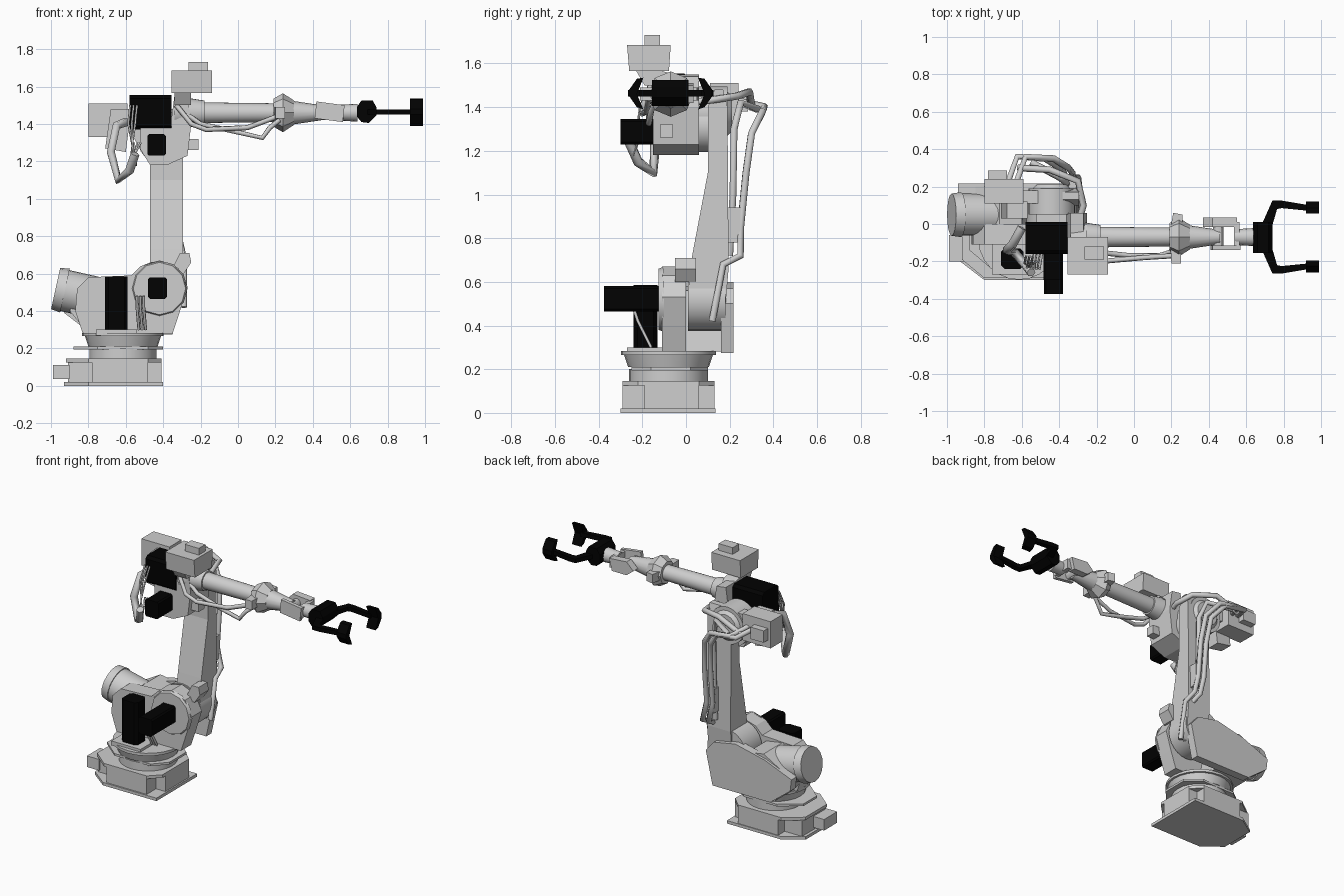
import bpy, bmesh
from mathutils import Vector

cube = bpy.data.objects.get("Cube")
if cube:
    bpy.data.objects.remove(cube, do_unlink=True)


def material(name, rgb):
    mat = bpy.data.materials.new(name)
    mat.use_nodes = True
    mat.diffuse_color = (*rgb, 1)
    mat.node_tree.nodes["Principled BSDF"].inputs["Base Color"].default_value = (*rgb, 1)
    return mat


GREY = material("light grey", (.62, .62, .62))
BLACK = material("black", (.0005, .0005, .0005))


def finish(name, bm, mat, smooth=False):
    bmesh.ops.recalc_face_normals(bm, faces=bm.faces)
    mesh = bpy.data.meshes.new(name)
    bm.to_mesh(mesh)
    bm.free()
    obj = bpy.data.objects.new(name, mesh)
    bpy.context.collection.objects.link(obj)
    mesh.materials.append(mat)
    if smooth:
        select_only(obj)
        bpy.ops.object.shade_smooth_by_angle()
    return obj


def select_only(obj):
    bpy.ops.object.select_all(action="DESELECT")
    obj.select_set(True)
    bpy.context.view_layer.objects.active = obj


def prism(name, axis, outline, low, high, mat=GREY):
    """Extrude a flat outline along one axis."""
    place = {"x": lambda a, b, c: (c, a, b),
             "y": lambda a, b, c: (a, c, b),
             "z": lambda a, b, c: (a, b, c)}[axis]
    bm = bmesh.new()
    face = bm.faces.new([bm.verts.new(place(a, b, low)) for a, b in outline])
    out = bmesh.ops.extrude_face_region(bm, geom=[face])
    shift = Vector(place(0, 0, high - low))
    bmesh.ops.translate(bm, vec=shift, verts=[v for v in out["geom"] if isinstance(v, bmesh.types.BMVert)])
    return finish(name, bm, mat)


def box(name, xs, ys, zs):
    (a, b), (c, d) = xs, ys
    return prism(name, "z", [(a, c), (b, c), (b, d), (a, d)], *zs)


def motor(name, axis, across, up, low, high, cut=.018):
    """Black motor: a block with its long edges cut off."""
    (a, b), (c, d) = across, up
    outline = [(a + cut, c), (b - cut, c), (b, c + cut), (b, d - cut), (b - cut, d), (a + cut, d), (a, d - cut), (a, c + cut)]
    return prism(name, axis, outline, low, high, BLACK)


def drum(name, start, end, r_start, r_end=None, sides=24):
    """Cylinder or cone between two points."""
    start, end = Vector(start), Vector(end)
    run = end - start
    bm = bmesh.new()
    bmesh.ops.create_cone(bm, cap_ends=True, segments=sides, radius1=r_start,
                          radius2=r_start if r_end is None else r_end, depth=run.length)
    bmesh.ops.rotate(bm, matrix=Vector((0, 0, 1)).rotation_difference(run).to_matrix(), verts=bm.verts)
    bmesh.ops.translate(bm, vec=(start + end) / 2, verts=bm.verts)
    return finish(name, bm, GREY, smooth=sides > 10)


def cable(name, points, radius):
    curve = bpy.data.curves.new(name, "CURVE")
    curve.dimensions = "3D"
    curve.bevel_depth, curve.bevel_resolution = radius, 1
    curve.use_fill_caps = True
    line = curve.splines.new("POLY")
    line.points.add(len(points) - 1)
    for knot, place in zip(line.points, points):
        knot.co = (*place, 1)
    obj = bpy.data.objects.new(name, curve)
    bpy.context.collection.objects.link(obj)
    curve.materials.append(GREY)
    select_only(obj)
    bpy.ops.object.convert(target="MESH")


# Base: two plates with a core notched at the corners
footprint = [(-.93, -.2), (-.8, -.3), (-.4, -.3), (-.4, .135), (-.8, .135), (-.93, .05)]
prism("base_bottom_plate", "z", footprint, 0, .02)
prism("base_top_plate", "z", [(-.92, -.19), (-.8, -.29), (-.48, -.29), (-.41, -.22), (-.41, .06), (-.48, .13), (-.8, .13),
                              (-.92, .04)], .125, .145)
box("base_core_long", (-.91, -.41), (-.19, .06), (.02, .125))
box("base_core_wide", (-.78, -.48), (-.29, .13), (.02, .125))
box("base_connector", (-.99, -.9), (-.2, -.06), (.035, .11))

# Turning neck
CX, CY = -.615, -.08
drum("neck", (CX, CY, .14), (CX, CY, .2), .18)
prism("neck_plate", "z", [(-.88, -.14), (-.75, -.25), (-.48, -.25), (-.4, -.16), (-.4, .02), (-.5, .1), (-.75, .1),
                          (-.88, 0)], .195, .21)
drum("neck_flange", (CX, CY, .21), (CX, CY, .27), .185, .205)
drum("turntable", (CX, CY, .265), (CX, CY, .283), .218)

# Turret: front cheek, rear cheek and the block joining them
prism("turret_front_cheek", "y", [(-.83, .28), (-.87, .4), (-.86, .52), (-.8, .58), (-.57, .59), (-.52, .64), (-.42, .67),
                                  (-.32, .63), (-.27, .53), (-.31, .4), (-.35, .28)], -.11, .0)
prism("turret_rear_cheek", "y", [(-.78, .275), (-.93, .39), (-.94, .47), (-.74, .55), (-.52, .6), (-.36, .57), (-.3, .5),
                                 (-.35, .275)], .16, .217)
prism("turret_block", "y", [(-.8, .28), (-.9, .4), (-.86, .5), (-.72, .58), (-.6, .56), (-.55, .28)], -.02, .2)
drum("turret_front_disc", (-.42, -.125, .52), (-.42, -.1, .52), .14, .15, sides=12)
box("turret_foot", (-.76, -.54), (-.27, -.1), (.27, .3))

# Tilted shoulder counter drum
drum("counter_drum", (-.93, .05, .51), (-.62, .05, .44), .112)
drum("counter_drum_cap", (-.975, .05, .52), (-.925, .05, .509), .113, .12, sides=16)

# Black motors
motor("turn_motor", "z", (-.71, -.59), (-.24, -.13), .29, .585)
motor("shoulder_motor", "y", (-.48, -.38), (.465, .58), -.375, -.11, .01)
motor("elbow_motor", "y", (-.485, -.385), (1.23, 1.345), -.3, -.14, .01)
motor("arm_roll_motor", "x", (-.16, .01), (1.37, 1.555), -.58, -.355)

# Lower arm between shoulder and elbow
prism("lower_arm", "x", [(.01, .48), (.015, .64), (.03, .73), (.1, 1.1), (.1, 1.4), (.13, 1.48), (.17, 1.48), (.19, 1.4),
                         (.195, .66), (.18, .48)], -.47, -.295)
drum("shoulder_hub", (-.43, .01, .52), (-.43, .18, .52), .145)
drum("elbow_hub", (-.44, .05, 1.37), (-.44, .19, 1.37), .125)
drum("elbow_cap", (-.44, .19, 1.37), (-.44, .21, 1.37), .1, .08)
prism("arm_connector", "y", [(-.36, .61), (-.29, .6), (-.25, .66), (-.26, .71), (-.31, .71)], -.05, .045)
box("arm_cable_clip", (-.38, -.31), (.19, .25), (.78, .94))

# Elbow housing
prism("elbow_housing", "y", [(-.52, 1.4), (-.52, 1.26), (-.47, 1.18), (-.38, 1.18), (-.27, 1.23), (-.25, 1.4),
                             (-.27, 1.54), (-.34, 1.55), (-.36, 1.4)], -.15, .06)
drum("elbow_spacer", (-.42, .05, 1.31), (-.42, .11, 1.31), .115)
box("housing_port", (-.27, -.21), (-.12, -.06), (1.26, 1.32))

# Rear service box with its plug
box("service_box", (-.8, -.59), (.11, .24), (1.33, 1.51))
box("service_plug", (-.78, -.68), (.24, .285), (1.38, 1.46))
prism("service_bracket", "y", [(-.71, 1.27), (-.6, 1.25), (-.57, 1.48), (-.68, 1.48)], .03, .12)
box("service_arm", (-.6, -.44), (.11, .18), (1.38, 1.47))

# Control box above the elbow
prism("control_box", "x", [(-.26, 1.565), (-.078, 1.565), (-.07, 1.685), (-.27, 1.685)], -.355, -.14)
box("control_box_lid", (-.265, -.16), (-.19, -.12), (1.685, 1.73))
prism("control_box_stand", "x", [(-.19, 1.5), (0, 1.5), (-.05, 1.55), (-.13, 1.57), (-.23, 1.57)], -.34, -.25)

# Upper arm, turned along its own axis
AY, AZ = -.07, 1.46
for name, x0, x1, r0, r1, sides in [
        ("arm_root", -.34, -.18, .09, .065, 24), ("arm_tube", -.19, .21, .055, .05, 24),
        ("arm_collar", .19, .24, .075, .104, 8), ("arm_collar_front", .24, .3, .104, .065, 8),
        ("arm_taper", .28, .46, .065, .038, 16), ("wrist_tip", .54, .64, .042, .048, 16)]:
    drum(name, (x0, AY, AZ), (x1, AY, AZ), r0, r1, sides)
prism("collar_wing", "z", [(.2, -.21), (.25, -.21), (.26, .05), (.21, .06), (.19, -.05)], 1.43, 1.49)

# Wrist fork
prism("wrist_plate_right", "y", [(.41, 1.43), (.56, 1.41), (.57, 1.5), (.42, 1.52)], -.14, -.115)
prism("wrist_plate_left", "y", [(.37, 1.46), (.42, 1.42), (.53, 1.42), (.55, 1.5), (.42, 1.51)], -.015, .035)
drum("wrist_pin", (.45, -.13, AZ), (.45, 0, AZ), .028, sides=12)
box("wrist_bridge", (.535, .565), (-.13, .01), (1.425, 1.495))

# Gripper hub and mirrored fingers with V-shaped pads
prism("gripper_hub", "y", [(.635, 1.44), (.66, 1.41), (.7, 1.405), (.74, 1.445), (.74, 1.49), (.72, 1.525), (.66, 1.525),
                           (.635, 1.49)], -.155, .012, BLACK)
link = [(.68, .06), (.74, .195), (.79, .195), (.94, .17), (.94, .14), (.79, .155), (.765, .15), (.73, .03)]
pad = [(.125, 1.535), (.155, 1.53), (.19, 1.48), (.19, 1.45), (.155, 1.4), (.125, 1.39), (.155, 1.46)]
for side, sign in (("left", 1), ("right", -1)):
    prism("finger_" + side, "z", [(x, AY + sign * y) for x, y in link], 1.45, 1.478, BLACK)
    prism("finger_pad_" + side, "x", [(AY + sign * y, z) for y, z in pad], .92, .99, BLACK)

# Cables up the back of the lower arm
for i in range(2):
    dx = i * -.045
    cable(f"back_cable_{i}", [(-.29 + dx, .12, .42), (-.29 + dx, .17, .68), (-.3 + dx, .25, .72), (-.33 + dx, .25, .85),
                              (-.33 + dx, .275, 1.1), (-.35 + dx, .3, 1.28), (-.43 + dx, .35, 1.38),
                              (-.58 + dx, .36, 1.4), (-.63 + dx, .22, 1.43)], .018)
cable("arm_back_cable", [(-.36, .2, .72), (-.36, .215, 1), (-.36, .22, 1.3), (-.4, .25, 1.42), (-.55, .33, 1.39)], .018)
cable("elbow_cable", [(-.62, .3, 1.4), (-.45, .29, 1.47), (-.3, .23, 1.45), (-.27, .1, 1.43), (-.3, 0, 1.42)], .018)

# Cables along the upper arm
cable("upper_cable_front", [(-.33, -.16, 1.5), (-.25, -.2, 1.4), (-.17, -.2, 1.37), (.05, -.18, 1.38), (.21, -.17, 1.44)], .014)
cable("upper_cable_low", [(-.3, -.13, 1.47), (-.2, -.15, 1.4), (-.02, -.17, 1.36), (.13, -.17, 1.325), (.17, -.16, 1.38),
                          (.22, -.14, 1.42)], .014)

# Hanging loops beside the elbow and short motor leads
cable("loop_thick", [(-.6, -.02, 1.41), (-.65, -.11, 1.39), (-.68, -.14, 1.25), (-.64, -.15, 1.1), (-.58, -.22, 1.15),
                     (-.55, -.26, 1.24)], .024)
for i in range(3):
    shift = i * .018
    cable(f"loop_thin_{i}", [(-.54 - shift, -.17, 1.5), (-.55 - shift, -.21, 1.4), (-.58 + shift, -.24, 1.18),
                             (-.52 - shift, -.2, 1.3)], .006)
    cable(f"motor_lead_{i}", [(-.54 + shift, -.24, .48), (-.54 + shift, -.22, .42), (-.53 + shift, -.16, .3)], .008)
